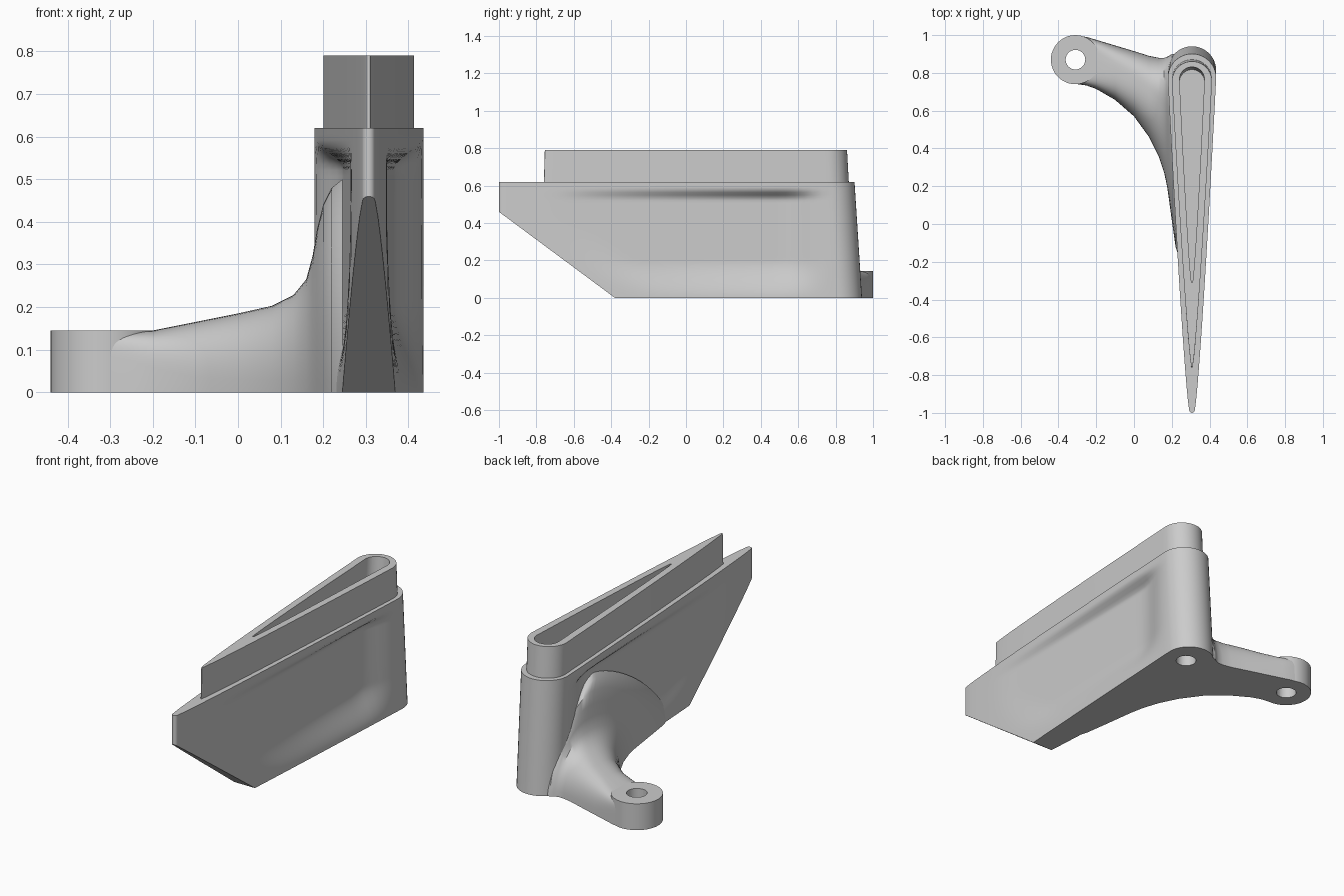
import bpy, bmesh, math

if "Cube" in bpy.data.objects:
    bpy.data.objects.remove(bpy.data.objects["Cube"])

grey = bpy.data.materials.new("plain grey")
grey.use_nodes = True
COLOUR = (0.6, 0.6, 0.6, 1)
grey.diffuse_color = COLOUR
grey.node_tree.nodes["Principled BSDF"].inputs["Base Color"].default_value = COLOUR

CX = 0.307            # centre plane of the blade
TOP = 0.62            # height of the blade shoulder


def make(name, bm):
    bmesh.ops.recalc_face_normals(bm, faces=bm.faces)
    mesh = bpy.data.meshes.new(name)
    bm.to_mesh(mesh)
    bm.free()
    mesh.materials.append(grey)
    obj = bpy.data.objects.new(name, mesh)
    bpy.context.collection.objects.link(obj)
    return obj


def loft(rings):
    """Skin a stack of closed rings and cap both ends."""
    bm = bmesh.new()
    rows = [[bm.verts.new(p) for p in ring] for ring in rings]
    n = len(rows[0])
    for a, b in zip(rows, rows[1:]):
        for i in range(n):
            j = (i + 1) % n
            bm.faces.new((a[i], a[j], b[j], b[i]))
    bm.faces.new(rows[0][::-1])
    bm.faces.new(rows[-1])
    return bm


def cylinder(name, x, y, r, z0, z1, sides=48):
    angles = [2 * math.pi * i / sides for i in range(sides)]
    return make(name, loft([[(x + r * math.cos(a), y + r * math.sin(a), z)
                             for a in angles] for z in (z0, z1)]))


def cut(obj, cutter):
    mod = obj.modifiers.new("cut", "BOOLEAN")
    mod.operation = "DIFFERENCE"
    mod.solver = "EXACT"
    mod.object = cutter
    dg = bpy.context.evaluated_depsgraph_get()
    mesh = bpy.data.meshes.new_from_object(obj.evaluated_get(dg))
    obj.modifiers.clear()
    obj.data = mesh


def teardrop(front, back, r, tip, n=36, arc=20):
    """Half-width and y pairs: right flank, round back, left flank, small tip."""
    flank = []
    for i in range(n):
        u = i / n
        flank.append((tip + (r - tip) * u ** 0.8, front + tip + (back - front - tip) * u))
    pts = list(flank)
    for i in range(arc + 1):
        a = math.pi * i / arc
        pts.append((r * math.cos(a), back + r * math.sin(a)))
    pts += [(-h, y) for h, y in reversed(flank)]
    for i in range(1, 6):
        a = math.pi * i / 6
        pts.append((-tip * math.cos(a), front + tip - tip * math.sin(a)))
    return pts


def smooth(t):
    t = max(0.0, min(1.0, t))
    return t * t * (3 - 2 * t)


def recess(h, y, z):
    """Pull the flank in towards a thin web inside the panel border."""
    slant = ((y + 0.38) * 0.46 + z * 0.62) / 0.772
    amount = (smooth((0.585 - z) / 0.06) * smooth((0.76 - y) / 0.26)
              * smooth(z / 0.2) * smooth(slant / 0.22) * smooth((y + 0.9) / 0.4))
    web = 0.035 + 0.03 * (y + 1) / 1.8
    depth = max(0.0, abs(h) - web) * amount
    return h - math.copysign(depth, h)


# Blade: tapered body with recessed flanks and a slanted lower front
rings = []
LEVELS = 44
for k in range(LEVELS + 1):
    z = TOP * k / LEVELS
    outline = teardrop(-1, 0.813 - 0.04 * z / TOP, 0.128, 0.015)
    rings.append([(CX + recess(h, y, z), y, z) for h, y in outline])
bm = loft(rings)
res = bmesh.ops.bisect_plane(bm, geom=bm.verts[:] + bm.edges[:] + bm.faces[:],
                             plane_co=(0, -0.38, 0), plane_no=(0, -0.46, -0.62),
                             clear_outer=True)
rim = [e for e in res["geom_cut"] if isinstance(e, bmesh.types.BMEdge) and e.is_boundary]
bmesh.ops.holes_fill(bm, edges=rim, sides=0)
blade = make("blade", bm)

# Plug: smaller hollow teardrop standing on the shoulder
plug = make("plug", loft([
    [(CX + h, y, z) for h, y in teardrop(front, back, 0.106, 0.004)]
    for z, front, back in ((TOP - 0.01, -0.76, 0.765), (0.79, -0.755, 0.755))]))
hollow = make("hollow_cutter", loft([
    [(CX + h, y, z) for h, y in teardrop(-0.31, back, 0.066, 0.003)]
    for z, back in ((0.6, 0.75), (0.82, 0.768))]))

# Arm: sections along x given as (x, front y, back y, height, squareness)
SECTIONS = [(-0.31, 0.742, 0.998, 0.143, 9), (-0.25, 0.733, 0.99, 0.143, 7),
            (-0.2, 0.715, 0.975, 0.145, 5), (-0.1, 0.657, 0.945, 0.165, 3),
            (0, 0.57, 0.915, 0.185, 2.6), (0.08, 0.46, 0.89, 0.203, 2.4),
            (0.13, 0.36, 0.88, 0.228, 2.2), (0.16, 0.27, 0.88, 0.265, 2.1),
            (0.175, 0.2, 0.885, 0.32, 2), (0.185, 0.13, 0.89, 0.38, 1.9),
            (0.2, 0.02, 0.9, 0.44, 1.7), (0.22, -0.12, 0.9, 0.48, 1.5),
            (0.245, -0.2, 0.9, 0.5, 1.4)]
rings = []
for x, yf, yb, height, p in SECTIONS:
    peak = yf + 0.6 * (yb - yf)
    ring = []
    for i in range(33):
        a = math.pi * i / 32
        t = -math.copysign(abs(math.cos(a)) ** (2 / p), math.cos(a))
        z = height * max(0.0, math.sin(a)) ** (2 / p)
        ring.append((x, peak + t * (peak - yf if t < 0 else yb - peak), z if 0 < i < 32 else 0))
    rings.append(ring)
arm = make("arm", loft(rings))

# Round boss at the arm's end, and the mounting holes
boss = cylinder("boss", -0.31, 0.87, 0.13, 0, 0.145)
boss_hole = cylinder("boss_hole_cutter", -0.31, 0.87, 0.052, -0.1, 0.3, 32)
blade_hole = cylinder("blade_hole_cutter", CX, 0.79, 0.052, -0.1, 0.2, 32)

for obj, cutter in ((plug, hollow), (arm, boss_hole), (boss, boss_hole), (blade, blade_hole)):
    cut(obj, cutter)
for cutter in (hollow, boss_hole, blade_hole):
    bpy.data.objects.remove(cutter)

bpy.ops.object.select_all(action="DESELECT")
for obj in (blade, plug, arm, boss):
    obj.select_set(True)
bpy.context.view_layer.objects.active = blade
bpy.ops.object.shade_smooth_by_angle(angle=math.radians(35))
